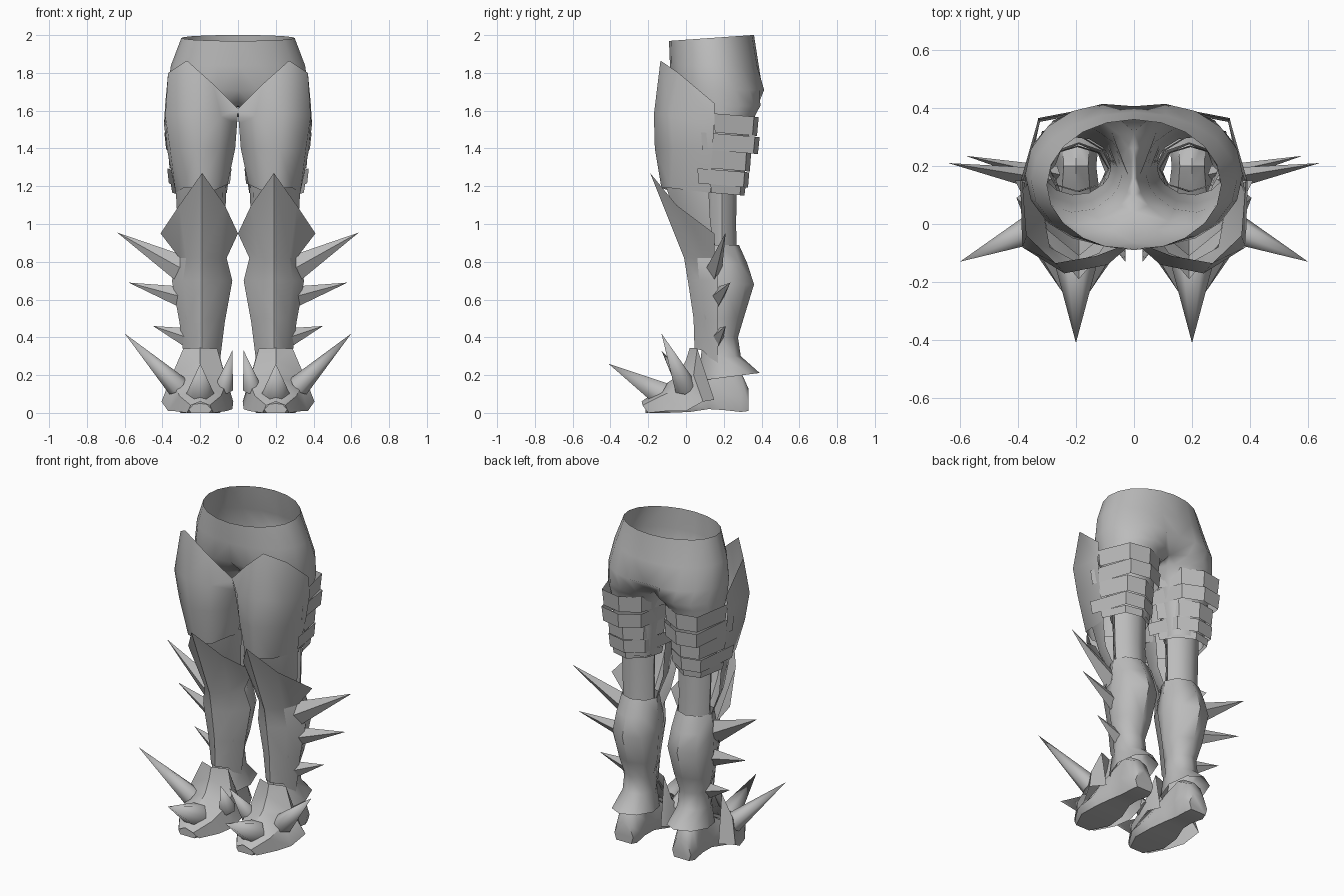
import bpy, bmesh, math
from mathutils import Vector

if "Cube" in bpy.data.objects:
    bpy.data.objects.remove(bpy.data.objects["Cube"])

GREY = bpy.data.materials.new("plain grey")
GREY.diffuse_color = (0.5, 0.5, 0.5, 1)
GREY.use_nodes = True
GREY.node_tree.nodes["Principled BSDF"].inputs["Base Color"].default_value = GREY.diffuse_color


def finish(name, bm, angle=45, outward=False):
    """Turn a bmesh into a mirrored, smooth-shaded object."""
    bmesh.ops.recalc_face_normals(bm, faces=bm.faces)
    if outward:
        total = 0
        for f in bm.faces:
            c = f.calc_center_median()
            total += f.normal.dot(c - Vector((0.2, 0.2, c.z))) * f.calc_area()
        if total < 0:
            bmesh.ops.reverse_faces(bm, faces=bm.faces)
    me = bpy.data.meshes.new(name)
    bm.to_mesh(me)
    bm.free()
    me.materials.append(GREY)
    ob = bpy.data.objects.new(name, me)
    bpy.context.collection.objects.link(ob)
    bpy.ops.object.select_all(action='DESELECT')
    ob.select_set(True)
    bpy.context.view_layer.objects.active = ob
    bpy.ops.object.shade_smooth_by_angle(angle=math.radians(angle))
    ob.modifiers.new("Mirror", 'MIRROR').use_axis[0] = True
    return ob


def skin(bm, rows, closed):
    """Bridge rows of points with quads."""
    vs = [[bm.verts.new(p) for p in r] for r in rows]
    n = len(rows[0])
    for a, b in zip(vs, vs[1:]):
        for i in range(n if closed else n - 1):
            j = (i + 1) % n
            bm.faces.new((a[i], a[j], b[j], b[i]))
    return vs


def tube(name, rings, n=8, tilt=0):
    """Loft ellipses (z, cx, cy, rx, ry); the last one may tilt."""
    rows = []
    for k, (z, cx, cy, rx, ry) in enumerate(rings):
        t = tilt if k == len(rings) - 1 else 0
        angles = [2 * math.pi * i / n for i in range(n)]
        rows.append([(cx + rx * math.cos(a), cy + ry * math.sin(a),
                      z + t * ry * math.sin(a)) for a in angles])
    bm = bmesh.new()
    skin(bm, rows, True)
    return finish(name, bm)


def plate(name, rows, angle=35):
    bm = bmesh.new()
    skin(bm, rows, False)
    return finish(name, bm, angle, True)


def spike(name, base, tip, r, sides=6, angle=65, flat=1.0):
    base, tip = Vector(base), Vector(tip)
    d = (tip - base).normalized()
    u = d.cross(Vector((0, 1, 0))).normalized()
    w = d.cross(u)
    bm = bmesh.new()
    t = bm.verts.new(tip)
    ring = []
    for i in range(sides):
        a = 2 * math.pi * i / sides
        ring.append(bm.verts.new(base + u * r * math.cos(a) + w * r * flat * math.sin(a)))
    for i in range(sides):
        bm.faces.new((ring[i], ring[(i + 1) % sides], t))
    bm.faces.new(ring)
    return finish(name, bm, angle)


# Hips and thighs: half rings that meet at the middle, then split into legs
OUT, INN = 11, 4
rows = []
for k, (z, cx, cy, rx, ry) in enumerate([
        (1.985, 0, .135, .30, .225), (1.84, .01, .15, .345, .235),
        (1.71, .08, .17, .295, .245), (1.625, .16, .18, .208, .215),
        (1.59, .188, .185, .18, .19),
        (1.52, .2, .19, .16, .15), (1.35, .2, .195, .14, .125),
        (1.17, .2, .2, .12, .1)]):
    joined = rx > cx
    lim = math.acos(-cx / rx) if joined else math.pi * .78
    row = []
    for i in range(OUT):
        a = -lim + 2 * lim * i / (OUT - 1)
        row.append([max(0, cx + rx * math.cos(a)), cy + ry * math.sin(a), z])
    y0, y1 = row[-1][1], row[0][1]
    for i in range(1, INN + 1):
        f = i / (INN + 1)
        a = lim + 2 * (math.pi - lim) * f
        row.append([0, y0 + (y1 - y0) * f, z] if joined else
                   [cx + rx * math.cos(a), cy + ry * math.sin(a), z])
    if k == 0:                       # waist rises towards the back
        for p in row:
            p[2] += .07 * (p[1] - cy)
    rows.append(row)
bm = bmesh.new()
skin(bm, rows, True)
wall = [f for f in bm.faces if all(v.co.x < 1e-4 for v in f.verts)]
bmesh.ops.delete(bm, geom=wall, context='FACES')
finish("hips_and_thighs", bm, 60)

# Knees
tube("knee", [(1.22, .195, .19, .11, .08), (1.0, .195, .19, .105, .075),
              (.82, .19, .19, .1, .08)])
plate("knee_front", [
    [(.06, .12, 1.21), (.08, -.02, 1.21), (.19, -.11, 1.21), (.3, -.02, 1.21), (.33, .12, 1.19)],
    [(.07, .13, 1.0), (.09, .04, 1.0), (.19, -.04, 1.0), (.29, .04, 1.0), (.32, .13, 1.0)],
    [(.1, .16, .86), (.12, .1, .86), (.19, .04, .86), (.26, .1, .86), (.28, .16, .86)]], 50)

# Calves with a flared, tilted heel guard
tube("calf", [
    (.89, .19, .18, .115, .1), (.79, .19, .19, .13, .135),
    (.68, .19, .2, .14, .16), (.5, .19, .185, .12, .12),
    (.4, .19, .18, .09, .095), (.3, .19, .185, .095, .105),
    (.19, .19, .225, .12, .165)], tilt=.13)

# Shoe lofted from toe to heel: y, half width, height, underside z
rows = []
for y, w, h, b in [(-.215, .06, .05, 0), (-.1, .13, .09, 0), (.02, .12, .16, .005),
                   (.12, .08, .24, .02), (.2, .07, .28, .015), (.29, .08, .22, .005),
                   (.33, .065, .13, .01)]:
    rows.append([(.2 + w * x, y, b + (h - b) * t) for x, t in
                 ((-.8, 0), (-1, .35), (-.6, .9), (0, 1), (.6, .9), (1, .35), (.8, 0))])
bm = bmesh.new()
vs = skin(bm, rows, True)
bm.faces.new(vs[0])
bm.faces.new(vs[-1])
finish("shoe", bm)

# Thigh plate: rows from the pointed top edge down, inner to outer
plate("thigh_plate", [
    [(0, .04, 1.58), (0, -.06, 1.61), (.13, -.11, 1.74),
     (.27, -.135, 1.865), (.37, -.04, 1.8), (.385, .15, 1.64)],
    [(.01, .1, 1.5), (.005, -.04, 1.53), (.09, -.14, 1.57),
     (.24, -.17, 1.58), (.385, -.08, 1.57), (.392, .15, 1.53)],
    [(.03, .1, 1.39), (.015, -.02, 1.4), (.1, -.13, 1.4),
     (.22, -.165, 1.4), (.36, -.07, 1.4), (.375, .14, 1.39)],
    [(.07, .1, 1.18), (.055, 0, 1.21), (.12, -.1, 1.18),
     (.2, -.13, 1.19), (.29, -.08, 1.19), (.33, .13, 1.165)]], angle=60)

# Bands behind the thigh: top z, height, front y, back y, width factor
for k, (z, h, yf, yb, s) in enumerate([
        (1.585, .10, .15, .385, 1), (1.485, .09, .08, .39, 1), (1.395, .10, .13, .345, .9),
        (1.295, .08, .06, .335, .92), (1.21, .045, .13, .315, .82)]):
    rows = []
    for dz, m in ((0, 1), (-h, .95)):
        pts = [(-.18, yf + .02), (-.12, yb - .06), (0, yb), (.13, yb - .025), (.19, yf)]
        rows.append([(.2 + x * s * m, .2 + (y - .2) * m, z + dz - .08 * (y - yf))
                     for x, y in pts])
    plate("thigh_band_%d" % (k + 1), rows, 20)

# Shin guard with centre ridge, knee peak and side wings:
# ridge y, ridge z, middle y, middle z, middle half width, edge y, edge z, inner x, outer x
rows = []
for ry, rz, my, mz, mw, ey, ez, xi, xo in [
        (-.19, 1.27, -.05, 1.1, .12, .15, .95, 0, .41),
        (-.01, .82, .06, .82, .085, .15, .82, .06, .31),
        (.01, .7, .07, .7, .1, .17, .7, .03, .35),
        (.04, .5, .085, .5, .075, .17, .48, .07, .31),
        (.045, .34, .09, .33, .06, .17, .24, .1, .28)]:
    rows.append([(xi, ey, ez), (.19 - mw, my, mz), (.19, ry, rz),
                 (.19 + mw, my, mz), (xo, ey, ez)])
plate("shin_guard", rows, 30)

# Foot armour from the toe to the ankle
plate("foot_armour", [
    [(.13, -.2, 0), (.15, -.23, .04), (.2, -.235, .06), (.25, -.23, .04), (.27, -.2, 0)],
    [(.06, -.1, .01), (.09, -.13, .09), (.2, -.14, .13), (.31, -.13, .09), (.34, -.1, .01)],
    [(.03, 0, .02), (.07, -.02, .14), (.2, -.04, .2), (.33, -.02, .14), (.37, 0, .01)],
    [(.025, .09, .06), (.07, .04, .2), (.2, 0, .28), (.35, .04, .2), (.405, .09, .06)],
    [(.07, .15, .07), (.11, .06, .34), (.2, .02, .345), (.29, .06, .34), (.33, .15, .07)]],
    angle=40)

# Spikes on the toe and both sides of the foot
spike("toe_spike", (.2, -.13, .1), (.2, -.41, .26), .075)
spike("outer_foot_spike", (.32, -.005, .14), (.6, -.13, .42), .06)
spike("inner_foot_spike", (.075, 0, .13), (.03, -.13, .33), .05)

# Spikes along the outer shin
for k, (base, tip, r) in enumerate([
        ((.3, .15, .765), (.64, .21, .955), .07),
        ((.3, .17, .615), (.58, .235, .69), .055),
        ((.27, .17, .4), (.45, .21, .46), .05)]):
    spike("shin_spike_%d" % (k + 1), base, tip, r, sides=4, angle=20, flat=.6)
